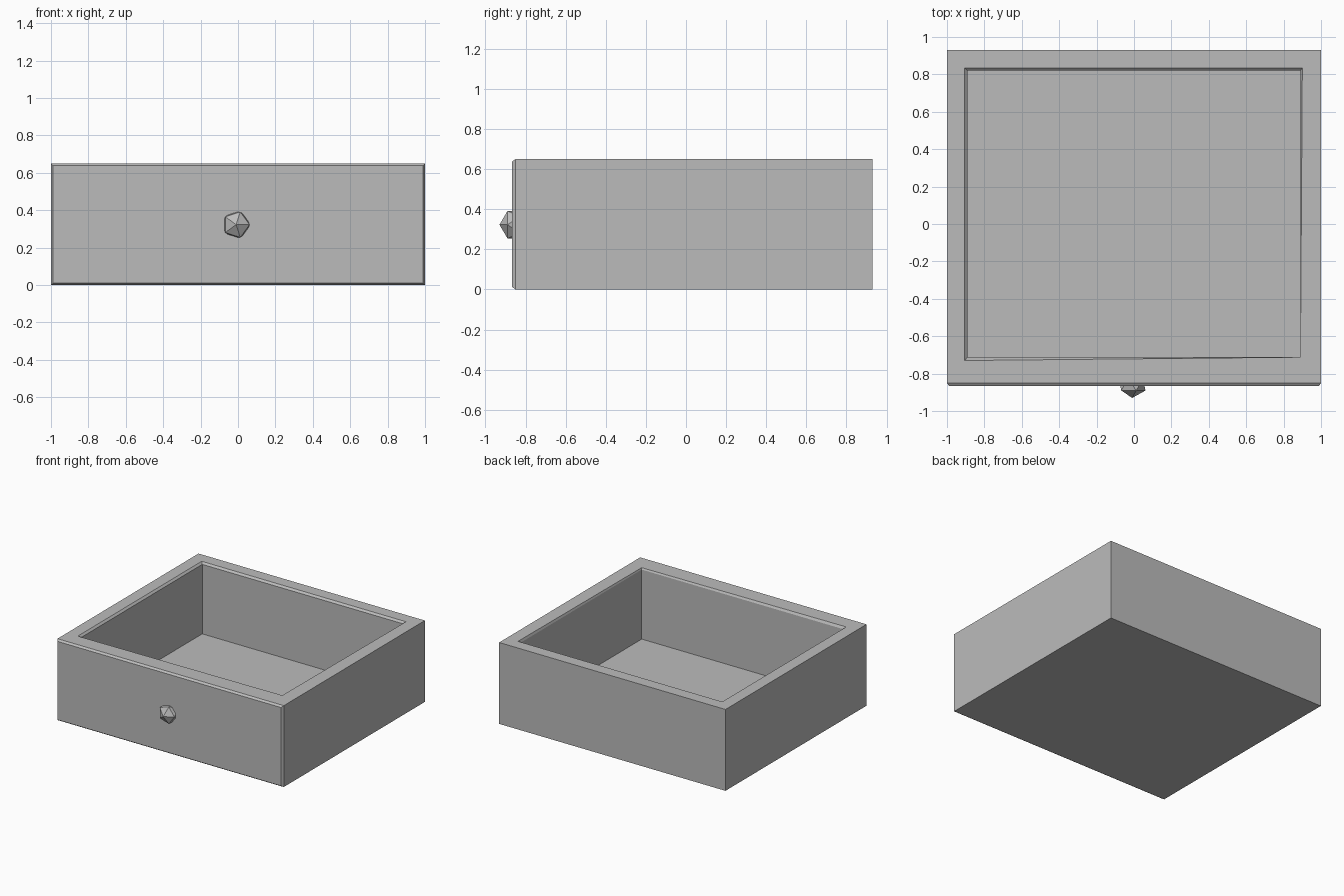
import bpy, bmesh, math
from mathutils import Matrix, Vector

default = bpy.data.objects.get("Cube")
if default:
    bpy.data.objects.remove(default, do_unlink=True)

grey = bpy.data.materials.new("plain_grey")
grey.use_nodes = True
colour = (0.5, 0.5, 0.5, 1)
grey.diffuse_color = colour
grey.node_tree.nodes["Principled BSDF"].inputs["Base Color"].default_value = colour

HEIGHT, FLOOR = 0.65, 0.08
FRONT, BACK, BEVEL = -0.85, 0.93, 0.017


def finish(bm, name):
    bmesh.ops.recalc_face_normals(bm, faces=bm.faces)
    mesh = bpy.data.meshes.new(name)
    bm.to_mesh(mesh)
    bm.free()
    mesh.materials.append(grey)
    obj = bpy.data.objects.new(name, mesh)
    bpy.context.collection.objects.link(obj)
    return obj


def facing(bm, direction):
    bm.normal_update()
    return max(bm.faces, key=lambda f: f.normal.dot(Vector(direction)))


def inset_to(bm, face, corners, z):
    """Inset a face, then place its corners by their quadrant."""
    centre = face.calc_center_median()
    bmesh.ops.inset_individual(bm, faces=[face], thickness=0.005)
    for v in face.verts:
        x, y = corners[v.co.x > centre.x, v.co.y > centre.y]
        v.co = (x, y, z)


# Drawer body
bm = bmesh.new()
bmesh.ops.create_cube(bm, size=1)
for v in bm.verts:
    v.co = (2 * v.co.x, (BACK - FRONT) * v.co.y + (BACK + FRONT) / 2,
            HEIGHT * (v.co.z + 0.5))

# Chamfered front panel
panel = facing(bm, (0, -1, 0))
bmesh.ops.inset_individual(bm, faces=[panel], thickness=BEVEL)
for v in panel.verts:
    v.co.y = FRONT - BEVEL

# Opening with a worn lip, then straight inner walls down to the floor
rim = {(False, False): (-0.905, -0.73), (True, False): (0.89, -0.712),
       (False, True): (-0.905, 0.835), (True, True): (0.9, 0.835)}
well = {(False, False): (-0.89, -0.712), (True, False): (0.889, -0.711),
        (False, True): (-0.89, 0.82), (True, True): (0.889, 0.82)}
top = facing(bm, (0, 0, 1))
inset_to(bm, top, rim, HEIGHT)
inset_to(bm, top, well, HEIGHT - 0.015)
inset_to(bm, top, well, FLOOR)
finish(bm, "drawer_body")

# Faceted knob, one point facing forwards
bm = bmesh.new()
bmesh.ops.create_icosphere(bm, subdivisions=1, radius=0.08)
bmesh.ops.rotate(bm, verts=bm.verts, matrix=Matrix.Rotation(math.radians(90), 3, "X"))
bmesh.ops.scale(bm, verts=bm.verts, vec=(1, 0.9, 1))
bmesh.ops.translate(bm, verts=bm.verts, vec=(-0.01, -0.858, 0.323))
finish(bm, "drawer_knob")
